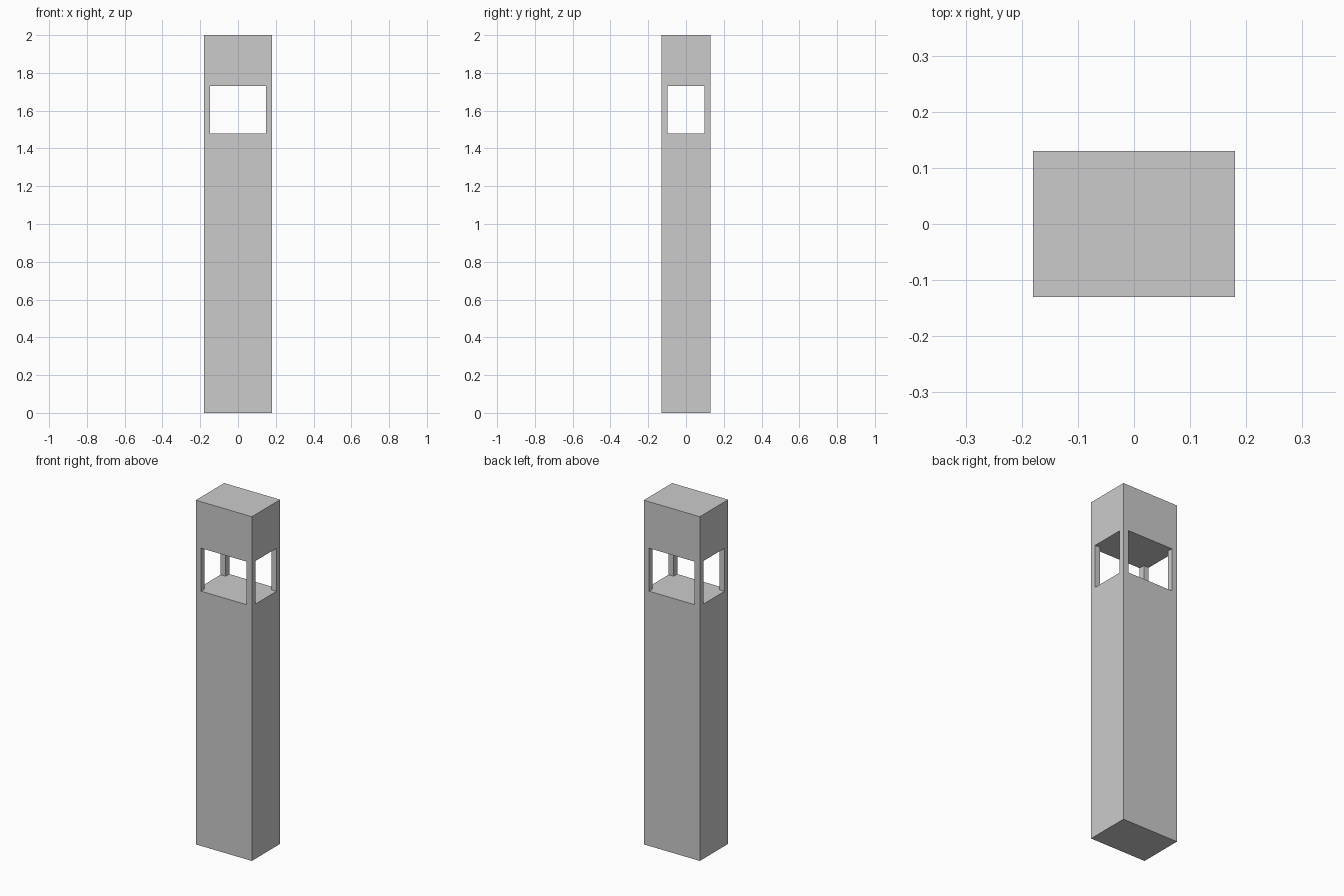
import bpy

if "Cube" in bpy.data.objects:
    bpy.data.objects.remove(bpy.data.objects["Cube"])

W, D, H = 0.36, 0.26, 2.0          # outer size of the pillar
Z0, Z1 = 1.48, 1.73                # bottom and top of the openings
POST = 0.033                       # corner post thickness


def box(name, sx, sy, z0, z1):
    """Axis-aligned box centred on x and y, spanning z0..z1."""
    bpy.ops.mesh.primitive_cube_add(size=1)
    ob = bpy.context.object
    ob.name = name
    for v in ob.data.vertices:
        v.co = (v.co.x * sx, v.co.y * sy, z0 + (v.co.z + 0.5) * (z1 - z0))
    return ob


# Solid pillar
pillar = box("lantern_pillar", W, D, 0, H)

# Openings through front/back and left/right, leaving four corner posts
cutters = [
    box("front_back_opening_cutter", W - 2 * POST, D + 0.2, Z0, Z1),
    box("side_opening_cutter", W + 0.2, D - 2 * POST, Z0, Z1),
]
for cutter in cutters:
    cutter.hide_render = True
    cutter.display_type = 'WIRE'
    mod = pillar.modifiers.new(cutter.name, 'BOOLEAN')
    mod.operation = 'DIFFERENCE'
    mod.solver = 'EXACT'
    mod.object = cutter
